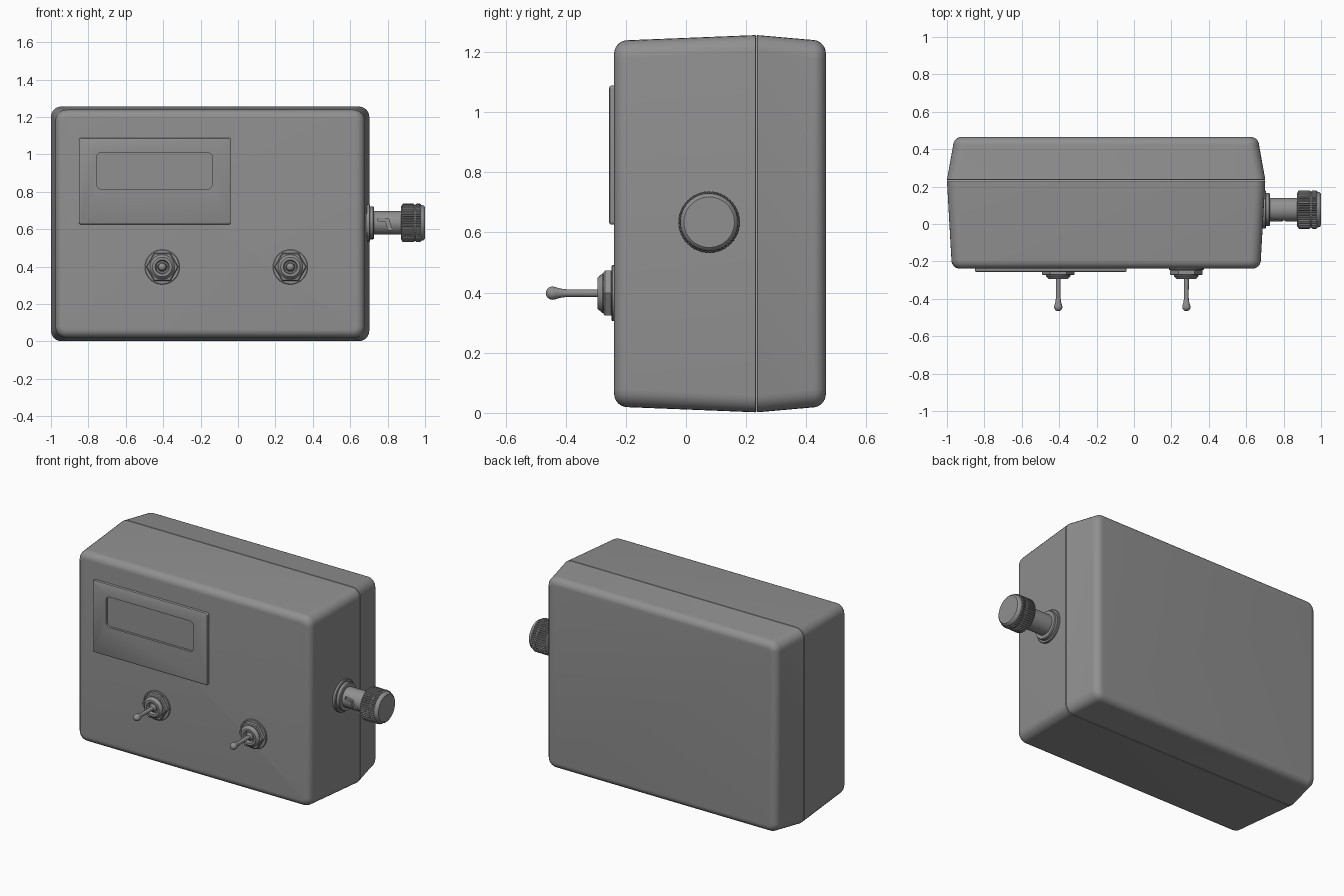
import bpy, bmesh
from math import sin, cos, pi, radians
from mathutils import Matrix

if "Cube" in bpy.data.objects:
    bpy.data.objects.remove(bpy.data.objects["Cube"])

GREY = bpy.data.materials.new("dark_grey")
GREY.diffuse_color = (0.28, 0.28, 0.28, 1)
GREY.use_nodes = True
GREY.node_tree.nodes["Principled BSDF"].inputs["Base Color"].default_value = GREY.diffuse_color


def smooth(ob, angle=35):
    bpy.ops.object.select_all(action='DESELECT')
    ob.select_set(True)
    bpy.context.view_layer.objects.active = ob
    bpy.ops.object.shade_smooth_by_angle(angle=radians(angle))


def finish(name, bm, matrix=Matrix()):
    bmesh.ops.remove_doubles(bm, verts=bm.verts, dist=1e-5)
    bmesh.ops.recalc_face_normals(bm, faces=bm.faces)
    bm.transform(matrix)
    me = bpy.data.meshes.new(name)
    bm.to_mesh(me)
    bm.free()
    me.materials.append(GREY)
    ob = bpy.data.objects.new(name, me)
    bpy.context.collection.objects.link(ob)
    smooth(ob)
    return ob


def skin(bm, rings):
    loops = [[bm.verts.new(p) for p in ring] for ring in rings]
    n = len(loops[0])
    for a, b in zip(loops, loops[1:]):
        for i in range(n):
            j = (i + 1) % n
            bm.faces.new((a[i], a[j], b[j], b[i]))
    bm.faces.new(loops[0])
    bm.faces.new(loops[-1])


def rounded_rect(cx, cz, hw, hh, r, y, steps=6):
    pts = []
    for k, (sx, sz) in enumerate(((1, 1), (-1, 1), (-1, -1), (1, -1))):
        for i in range(steps + 1):
            a = pi / 2 * (k + i / steps)
            pts.append((cx + sx * (hw - r) + r * cos(a), y, cz + sz * (hh - r) + r * sin(a)))
    return pts


def rect_loft(name, cx, cz, sections):
    bm = bmesh.new()
    skin(bm, [rounded_rect(cx, cz, *s) for s in sections])
    return finish(name, bm)


def lathe(name, profile, matrix, seg=48, teeth=(1,)):
    # teeth: per-segment radius multipliers, repeated round the axis
    bm = bmesh.new()
    skin(bm, [[(r * teeth[i % len(teeth)] * cos(2 * pi * i / seg),
                r * teeth[i % len(teeth)] * sin(2 * pi * i / seg), h) for i in range(seg)]
              for r, h in profile])
    return finish(name, bm, matrix)


def cut(ob, cutter):
    mod = ob.modifiers.new("cut", 'BOOLEAN')
    mod.object = cutter
    mod.solver = 'EXACT'
    bpy.context.view_layer.objects.active = ob
    bpy.ops.object.modifier_apply(modifier=mod.name)
    bpy.data.objects.remove(cutter)
    smooth(ob)


# Case halves: drafted shells with a rounded outer edge, meeting at a fine seam
CX, CZ, SEAM = -0.149, 0.629, 0.234


def shell(name, y_end, hw, hh, fillet):
    s = 1 if y_end > SEAM else -1
    sec = [(0.848, 0.624, 0.055, SEAM + s * 0.0005), (0.851, 0.627, 0.055, SEAM + s * 0.003)]
    for i in range(9):
        a = pi / 2 * i / 8
        inset = fillet * (1 - cos(a))
        sec.append((hw - inset, hh - inset, 0.06 - inset, y_end - s * fillet * (1 - sin(a))))
    return rect_loft(name, CX, CZ, sec)


shell("case_front", -0.239, 0.827, 0.610, 0.045)
shell("case_back", 0.465, 0.818, 0.611, 0.045)

# Display bezel with a rounded window opening
bezel = rect_loft("display_bezel", -0.445, 0.857, [
    (0.406, 0.231, 0.010, -0.234), (0.406, 0.231, 0.010, -0.248),
    (0.404, 0.229, 0.010, -0.253), (0.399, 0.224, 0.008, -0.256)])
cut(bezel, rect_loft("window_cutter", -0.447, 0.912, [
    (0.309, 0.097, 0.025, -0.20), (0.309, 0.097, 0.025, -0.30)]))
rect_loft("display_screen", -0.447, 0.912, [
    (0.309, 0.097, 0.025, -0.234), (0.309, 0.097, 0.025, -0.241)])

# Toggle switches: washer, hex nut, open bushing and lever, turned about -y
for side, x in (("left", -0.405), ("right", 0.28)):
    m = Matrix.Translation((x, 0, 0.398)) @ Matrix.Rotation(pi / 2, 4, 'X')
    lathe(f"washer_{side}", [(0.093, 0.232), (0.093, 0.244), (0.090, 0.247)], m)
    lathe(f"hex_nut_{side}", [(0.083, 0.245), (0.0866, 0.249), (0.0866, 0.269), (0.081, 0.274)],
          m, seg=6)
    lathe(f"bushing_{side}", [(0.066, 0.270), (0.066, 0.278), (0.052, 0.294), (0.038, 0.294),
                              (0.032, 0.276), (0.001, 0.276)], m, seg=32)
    ball = [(0.022 * cos(a), 0.444 + 0.022 * sin(a))
            for a in (-0.3 + i * (pi / 2 + 0.28) / 8 for i in range(9))]
    lathe(f"lever_{side}", [(0.026, 0.270), (0.024, 0.284), (0.013, 0.292), (0.0125, 0.395),
                            (0.015, 0.415)] + ball, m, seg=24)

# Side connector turned about +x
m = Matrix.Translation((0, 0.077, 0.634)) @ Matrix.Rotation(pi / 2, 4, 'Y')
lathe("connector_flange", [(0.101, 0.670), (0.101, 0.702), (0.098, 0.706), (0.088, 0.706),
                           (0.088, 0.722), (0.084, 0.727), (0.06, 0.727)], m)
barrel = lathe("connector_barrel", [(0.063, 0.715), (0.063, 0.890)], m, seg=64)

# Bent bayonet slot in the front of the barrel
bm = bmesh.new()
slot = [(0.747, 0.646), (0.790, 0.640), (0.806, 0.585), (0.826, 0.585), (0.806, 0.656),
        (0.747, 0.664)]
skin(bm, [[(x, y, z) for x, z in slot] for y in (-0.02, 0.028)])
cut(barrel, finish("slot_cutter", bm))

# Knurled grip with smooth core and end cap
lathe("knob_core", [(0.088, 0.872), (0.096, 0.877), (0.096, 0.978), (0.095, 0.986),
                    (0.091, 0.995), (0.084, 1.0)], m, seg=64)
for name, a, b in (("knurl_inner", 0.878, 0.943), ("knurl_outer", 0.949, 0.978)):
    lathe(name, [(0.099, a), (0.103, a + 0.005), (0.103, b - 0.005), (0.099, b)],
          m, seg=192, teeth=(1, 1, 0.94, 0.94))
